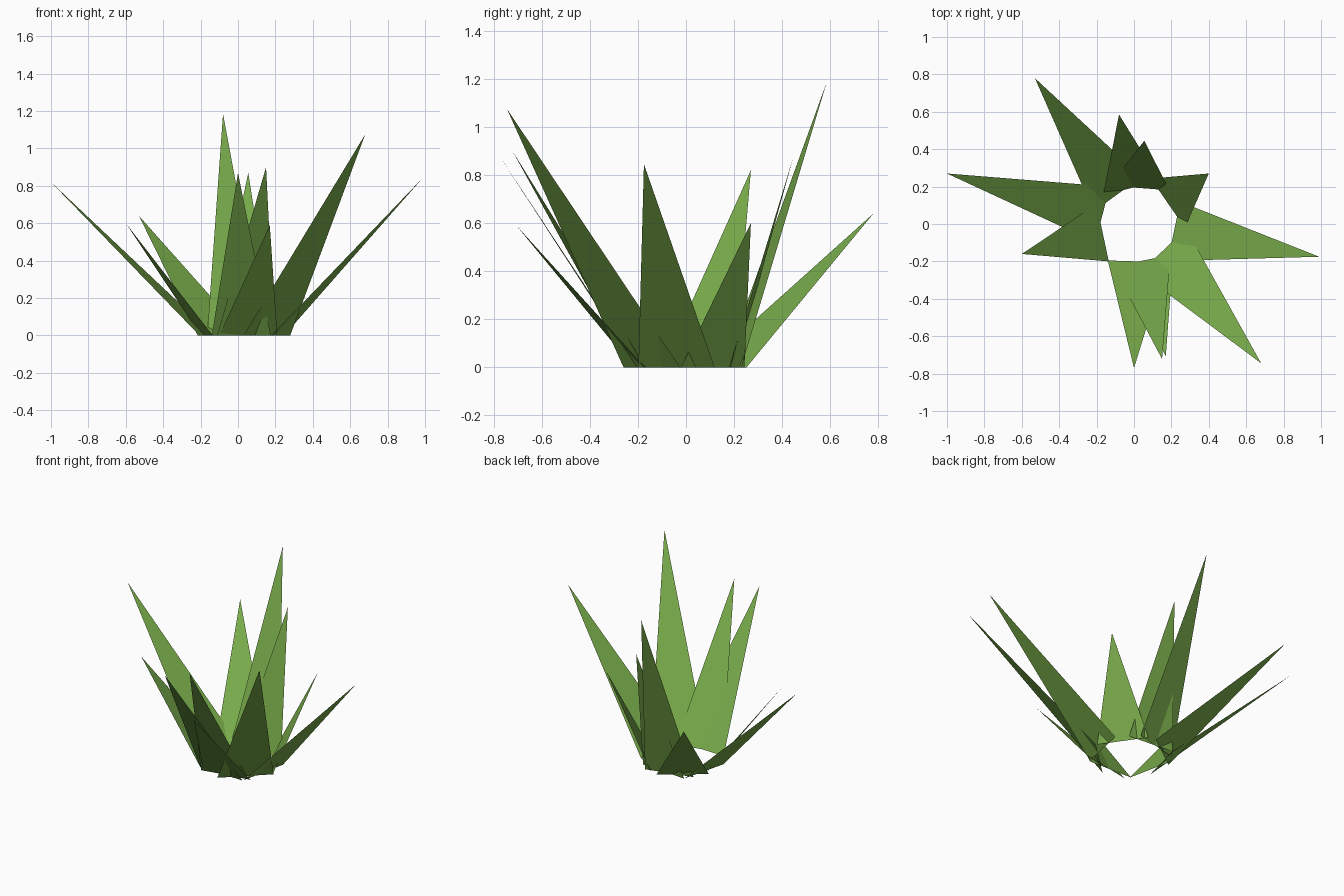
import bpy
import bmesh
from mathutils import Vector

default_cube = bpy.data.objects.get("Cube")
if default_cube:
    bpy.data.objects.remove(default_cube, do_unlink=True)


def make_material(name, color):
    material = bpy.data.materials.new(name)
    material.use_nodes = True
    material.diffuse_color = color
    shader = material.node_tree.nodes["Principled BSDF"]
    shader.inputs["Base Color"].default_value = color
    shader.inputs["Roughness"].default_value = 0.9
    return material


leaf_green = make_material("leaf_green", (0.19, 0.41, 0.07, 1.0))


def make_blade(name, tip, base_start, base_end):
    """One flat pointed blade rising from a ground edge to its tip, upper side facing up."""
    bm = bmesh.new()
    corners = [Vector((*base_start, 0)), Vector((*base_end, 0)), Vector(tip)]
    face = bm.faces.new([bm.verts.new(corner) for corner in corners])
    face.normal_update()
    if face.normal.z < 0:
        face.normal_flip()
    mesh = bpy.data.meshes.new(name)
    bm.to_mesh(mesh)
    bm.free()
    mesh.materials.append(leaf_green)
    blade = bpy.data.objects.new(name, mesh)
    bpy.context.collection.objects.link(blade)
    return blade


# Back blades
make_blade("tall_back_blade", (-.08, .585, 1.185), (-.165, .155), (.14, .23))
make_blade("short_back_blade", (.055, .445, .87), (-.13, .205), (.19, .18))
make_blade("back_right_blade", (-.53, .78, .64), (-.215, .067), (.04, .252))
make_blade("back_left_blade", (.4, .27, .6), (.09, .243), (.272, -.021))

# Side blades
make_blade("long_right_blade", (-1, .27, .82), (-.206, -.098), (-.13, .2))
make_blade("short_right_blade", (-.6, -.16, .6), (-.2, .107), (-.135, -.2))
make_blade("long_left_blade", (.99, -.175, .845), (.18, -.198), (.247, .119))

# Front blades
make_blade("front_blade", (0, -.77, .87), (-.14, -.195), (.175, -.205))
make_blade("tall_front_blade", (.15, -.722, .9), (-.112, -.227), (.195, -.166))
make_blade("short_front_blade", (.17, -.706, .59), (-.1, -.22), (.21, -.17))
make_blade("front_left_blade", (.68, -.745, 1.075), (.03, -.26), (.279, -.025))
